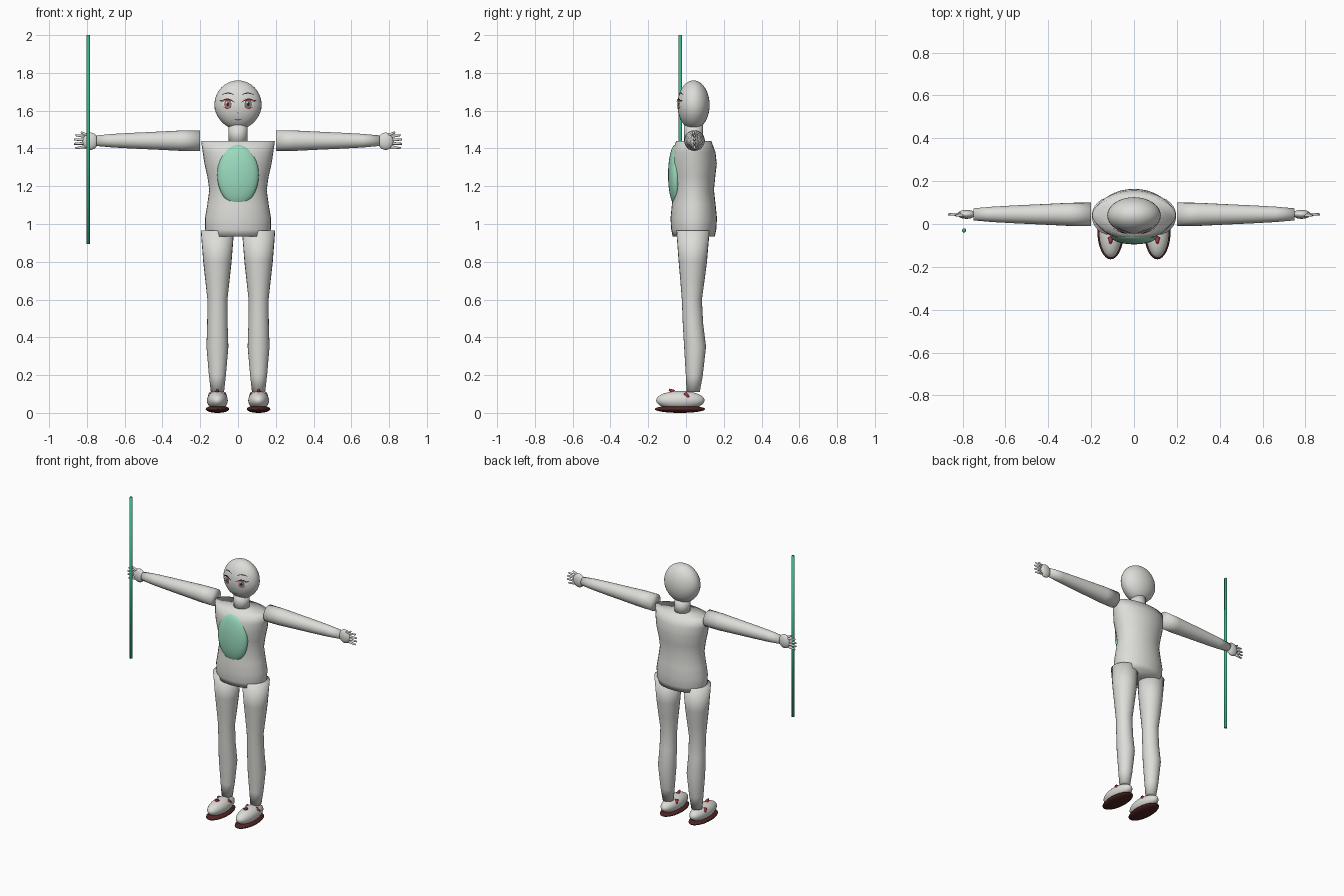
import bpy, bmesh, math
from mathutils import Matrix, Vector

cube = bpy.data.objects.get("Cube")
if cube:
    bpy.data.objects.remove(cube, do_unlink=True)


def material(name, r, g, b):
    m = bpy.data.materials.new(name)
    m.use_nodes = True
    m.diffuse_color = (r, g, b, 1)
    m.node_tree.nodes["Principled BSDF"].inputs["Base Color"].default_value = (r, g, b, 1)
    return m


BODY = material("pale grey", 0.72, 0.72, 0.69)
CHEST = material("mint green", 0.33, 0.72, 0.52)
STAFF = material("jade green", 0.04, 0.48, 0.27)
SOLE = material("dark maroon", 0.08, 0.018, 0.018)
RED = material("red", 0.42, 0.03, 0.04)
WHITE = material("eye white", 0.8, 0.8, 0.8)
IRIS = material("grey green", 0.16, 0.28, 0.23)
DARK = material("near black", 0.03, 0.015, 0.02)
LIP = material("slate", 0.2, 0.2, 0.24)


def finish(name, bm, mat):
    bmesh.ops.recalc_face_normals(bm, faces=bm.faces)
    mesh = bpy.data.meshes.new(name)
    bm.to_mesh(mesh)
    bm.free()
    for p in mesh.polygons:
        p.use_smooth = True
    mesh.materials.append(mat)
    ob = bpy.data.objects.new(name, mesh)
    bpy.context.collection.objects.link(ob)
    return ob


def loft(name, rings, mat, along_x=False, sides=24):
    """Capped tube through elliptical rings (centre, radius a, radius b)."""
    bm = bmesh.new()
    loops = []
    for centre, a, b in rings:
        loop = []
        for i in range(sides):
            t = math.tau * i / sides
            u, v = a * math.cos(t), b * math.sin(t)
            off = Vector((0, v, u)) if along_x else Vector((u, v, 0))
            loop.append(bm.verts.new(Vector(centre) + off))
        loops.append(loop)
    for p, q in zip(loops, loops[1:]):
        for i in range(sides):
            j = (i + 1) % sides
            bm.faces.new((p[i], p[j], q[j], q[i]))
    bm.faces.new(loops[0])
    bm.faces.new(loops[-1])
    return finish(name, bm, mat)


def ellipsoid(name, centre, radii, mat, u=32, v=20):
    bm = bmesh.new()
    bmesh.ops.create_uvsphere(bm, u_segments=u, v_segments=v, radius=1,
                              matrix=Matrix.Translation(centre) @ Matrix.Diagonal((*radii, 1)))
    return finish(name, bm, mat)


def cone(name, start, end, r1, r2, mat, sides=10):
    a, b = Vector(start), Vector(end)
    d = b - a
    bm = bmesh.new()
    bmesh.ops.create_cone(bm, cap_ends=True, segments=sides, radius1=r1, radius2=r2, depth=d.length,
                          matrix=Matrix.Translation((a + b) / 2) @ d.to_track_quat('Z', 'Y').to_matrix().to_4x4())
    return finish(name, bm, mat)


# Head, narrowing slightly to the chin
HC, HR = Vector((0, 0.04, 1.63)), Vector((0.125, 0.085, 0.13))


def chin_taper(z):
    return 1 - 0.1 * max(0, (HC.z - z) / HR.z) ** 2


head = ellipsoid("head", HC, HR, BODY)
for vert in head.data.vertices:
    vert.co.x *= chin_taper(vert.co.z)


def on_face(x, z, lift):
    nx = x / chin_taper(z) / HR.x
    nz = (z - HC.z) / HR.z
    return Vector((x, HC.y - HR.y * math.sqrt(max(0, 1 - nx * nx - nz * nz)) - lift, z))


def face_disc(name, x, z, rx, rz, lift, mat):
    bm = bmesh.new()
    mid = bm.verts.new(on_face(x, z, lift))
    rings = []
    for k in (0.5, 1):
        rings.append([bm.verts.new(on_face(x + k * rx * math.cos(math.tau * i / 24),
                                           z + k * rz * math.sin(math.tau * i / 24), lift)) for i in range(24)])
    for i in range(24):
        j = (i + 1) % 24
        bm.faces.new((mid, rings[0][j], rings[0][i]))
        bm.faces.new((rings[0][i], rings[0][j], rings[1][j], rings[1][i]))
    finish(name, bm, mat)


def face_stroke(name, x0, x1, z, rise, width, lift, mat, tilt=0):
    """Arched ribbon following the face, thin at both ends."""
    bm = bmesh.new()
    pairs = []
    for i in range(13):
        t = i / 12
        x, h = x0 + (x1 - x0) * t, math.sin(math.pi * t)
        zz = z + rise * h + tilt * t
        w = width * (0.25 + 0.75 * h) / 2
        pairs.append([bm.verts.new(on_face(x, zz + e, lift)) for e in (w, -w)])
    for p, q in zip(pairs, pairs[1:]):
        bm.faces.new((p[0], p[1], q[1], q[0]))
    finish(name, bm, mat)


face_stroke("mouth", -0.022, 0.022, 1.556, -0.004, 0.007, 0.003, LIP)
face_stroke("nose", -0.006, 0.006, 1.59, -0.002, 0.004, 0.003, LIP)

# Neck and torso
loft("neck", [((0, 0.04, 1.42), 0.05, 0.05), ((0, 0.04, 1.53), 0.05, 0.05)], BODY)
TORSO = [(0.935, 0.165, 0.112), (0.97, 0.174, 0.119), (1.03, 0.175, 0.123), (1.1, 0.163, 0.116),
         (1.18, 0.152, 0.107), (1.25, 0.162, 0.114), (1.32, 0.178, 0.122), (1.38, 0.187, 0.115),
         (1.44, 0.195, 0.093)]
loft("torso", [((0, 0.041, z), a, b) for z, a, b in TORSO], BODY, sides=32)
ellipsoid("chest_panel", (0, -0.055, 1.26), (0.11, 0.04, 0.16), CHEST)

ARM = [(0.2, 0.055), (0.3, 0.054), (0.42, 0.048), (0.55, 0.042), (0.66, 0.036), (0.75, 0.028)]
LEG = [(0.11, 0.035, 0.038), (0.2, 0.045, 0.044), (0.35, 0.058, 0.048), (0.47, 0.054, 0.037),
       (0.6, 0.053, 0.031), (0.7, 0.064, 0.034), (0.8, 0.075, 0.036), (0.965, 0.088, 0.037)]

for s, side in ((1, "left"), (-1, "right")):
    # Eye, lashes and brow
    ex = s * 0.054
    face_disc(side + "_eye_white", ex, 1.634, 0.031, 0.02, 0.002, WHITE)
    face_disc(side + "_iris_rim", ex, 1.634, 0.019, 0.024, 0.004, RED)
    face_disc(side + "_iris", ex, 1.634, 0.016, 0.021, 0.005, IRIS)
    face_disc(side + "_pupil", ex, 1.634, 0.007, 0.011, 0.006, DARK)
    face_disc(side + "_eye_glint", ex - 0.006, 1.643, 0.004, 0.005, 0.007, WHITE)
    face_stroke(side + "_upper_lash", s * 0.018, s * 0.092, 1.644, 0.014, 0.009, 0.007, SOLE, 0.004)
    face_stroke(side + "_lower_lash", s * 0.032, s * 0.08, 1.622, -0.011, 0.004, 0.004, RED)
    face_stroke(side + "_lash_flick", s * 0.076, s * 0.097, 1.65, 0, 0.006, 0.007, SOLE, 0.006)
    face_stroke(side + "_brow", s * 0.02, s * 0.085, 1.684, 0.009, 0.006, 0.003, DARK)

    # Arm and hand
    loft(side + "_arm", [((s * x, 0.045, 1.441), r, r) for x, r in ARM], BODY, along_x=True)
    ellipsoid(side + "_palm", (s * 0.782, 0.045, 1.438), (0.042, 0.021, 0.046), BODY, 20, 12)
    for i in range(4):
        k = i - 1.5
        cone(f"{side}_finger_{i + 1}", (s * 0.8, 0.045, 1.436 + k * 0.017),
             (s * (0.87 - 0.004 * k * k), 0.045, 1.436 + k * 0.023), 0.009, 0.005, BODY)
    cone(side + "_thumb", (s * 0.785, 0.04, 1.465), (s * 0.832, 0.04, 1.486), 0.009, 0.005, BODY)

    # Leg and shoe
    fx = s * 0.109
    loft(side + "_leg", [((fx, y, z), r, r) for z, r, y in LEG], BODY)
    ellipsoid(side + "_shoe", (fx, -0.03, 0.066), (0.055, 0.128, 0.05), BODY)
    ellipsoid(side + "_sole", (fx, -0.032, 0.02), (0.062, 0.133, 0.02), SOLE)
    cone(side + "_toe_stud", (fx, -0.065, 0.11), (fx, -0.09, 0.124), 0.013, 0.005, RED, 8)
    for e, label in ((1, "outer"), (-1, "inner")):
        cone(f"{side}_{label}_stud", (fx + s * e * 0.034, -0.004, 0.1),
             (fx + s * e * 0.046, 0.014, 0.082), 0.013, 0.006, RED, 8)

# Staff beside the right hand
loft("staff", [((-0.793, -0.03, 0.895), 0.01, 0.01), ((-0.793, -0.03, 2.0), 0.01, 0.01)], STAFF, sides=12)
